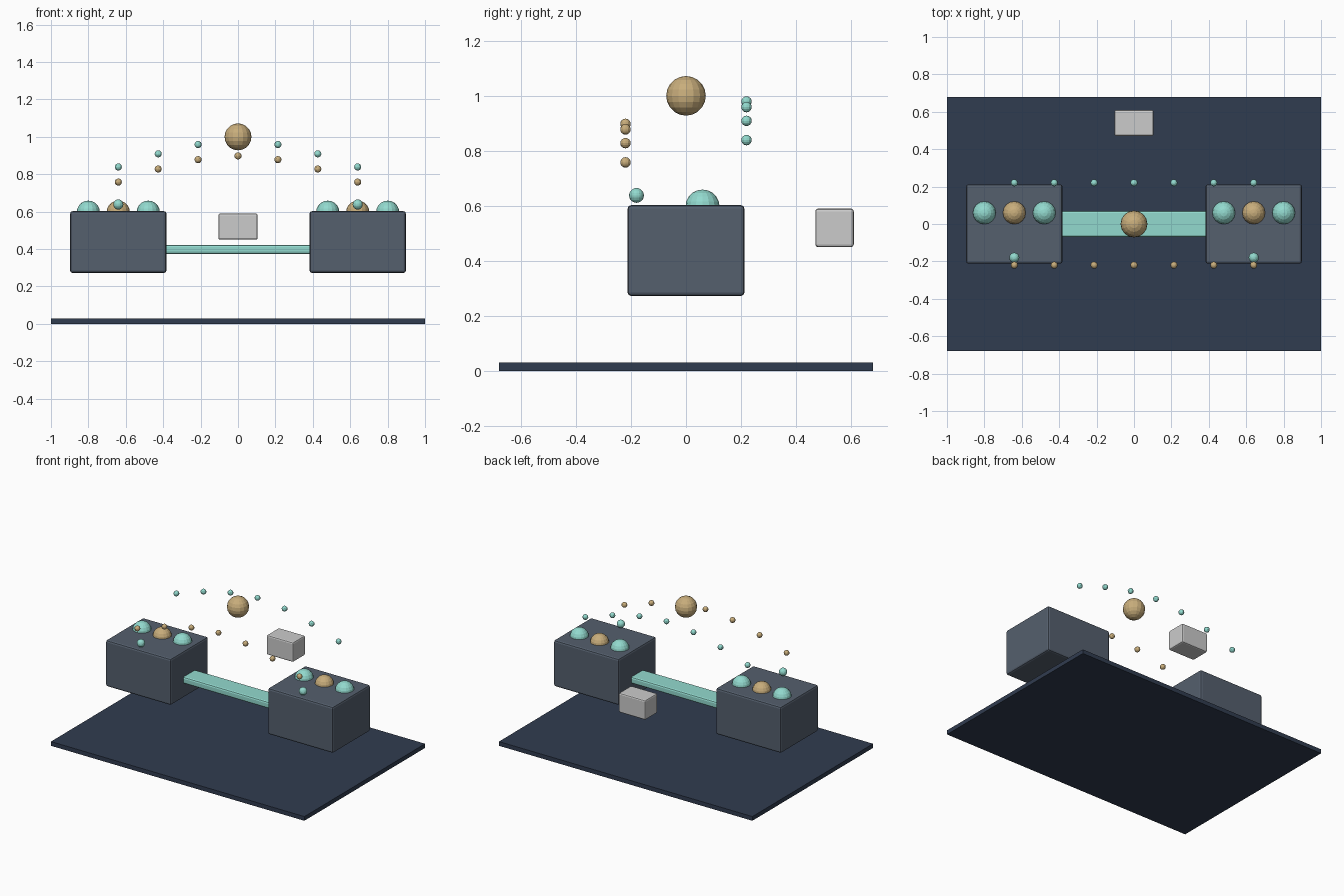
import bpy

if "Cube" in bpy.data.objects:
    bpy.data.objects.remove(bpy.data.objects["Cube"])

def material(name, rgb):
    m = bpy.data.materials.new(name)
    m.diffuse_color = (*rgb, 1)
    m.use_nodes = True
    m.node_tree.nodes["Principled BSDF"].inputs["Base Color"].default_value = m.diffuse_color
    return m

NAVY = material("navy", (0.03, 0.045, 0.08))
SLATE = material("slate", (0.09, 0.115, 0.155))
TEAL = material("teal", (0.29, 0.70, 0.62))
GOLD = material("gold", (0.58, 0.42, 0.20))

def finish(name, mat):
    ob = bpy.context.object
    ob.name = name
    if mat:
        ob.data.materials.append(mat)
    return ob

def box(name, loc, size, mat=None, bevel=0):
    bpy.ops.mesh.primitive_cube_add(size=1, location=loc)
    ob = finish(name, mat)
    ob.scale = size
    bpy.ops.object.transform_apply(location=False, rotation=False, scale=True)
    if bevel:
        mod = ob.modifiers.new("bevel", 'BEVEL')
        mod.width = bevel
        mod.segments = 2
    return ob

def ball(name, loc, r, mat, segments=16, rings=10):
    bpy.ops.mesh.primitive_uv_sphere_add(segments=segments, ring_count=rings,
                                         radius=r, location=loc)
    return finish(name, mat)

# Base plate, linking bar and rear block
box("base_plate", (0, 0, 0.015), (2, 1.36, 0.03), NAVY)
box("linking_bar", (0, 0, 0.398), (0.80, 0.14, 0.048), TEAL, 0.012)
box("rear_block", (0, 0.54, 0.52), (0.21, 0.14, 0.14), None, 0.01)

# Twin housings with domes and front buttons
for side, s in (("left", -1), ("right", 1)):
    box(f"{side}_housing", (s * 0.64, 0, 0.4375), (0.515, 0.425, 0.33), SLATE, 0.013)
    for i, mat in enumerate((TEAL, GOLD, TEAL)):
        ball(f"{side}_dome_{i + 1}", (s * 0.64 + (i - 1) * 0.16, 0.06, 0.597),
             0.062, mat)
    ball(f"{side}_button", (s * 0.64, -0.18, 0.638), 0.027, TEAL)

# Central ball
ball("central_ball", (0, 0, 1.0), 0.072, GOLD)

# Two arched rows of beads
drop = (0, 0.02, 0.07, 0.14)
for name, y, top, mat in (("front_bead", -0.22, 0.898, GOLD),
                          ("back_bead", 0.22, 0.979, TEAL)):
    for i in range(-3, 4):
        ball(f"{name}_{i + 4}", (i * 0.2133, y, top - drop[abs(i)]),
             0.019, mat, 12, 8)
